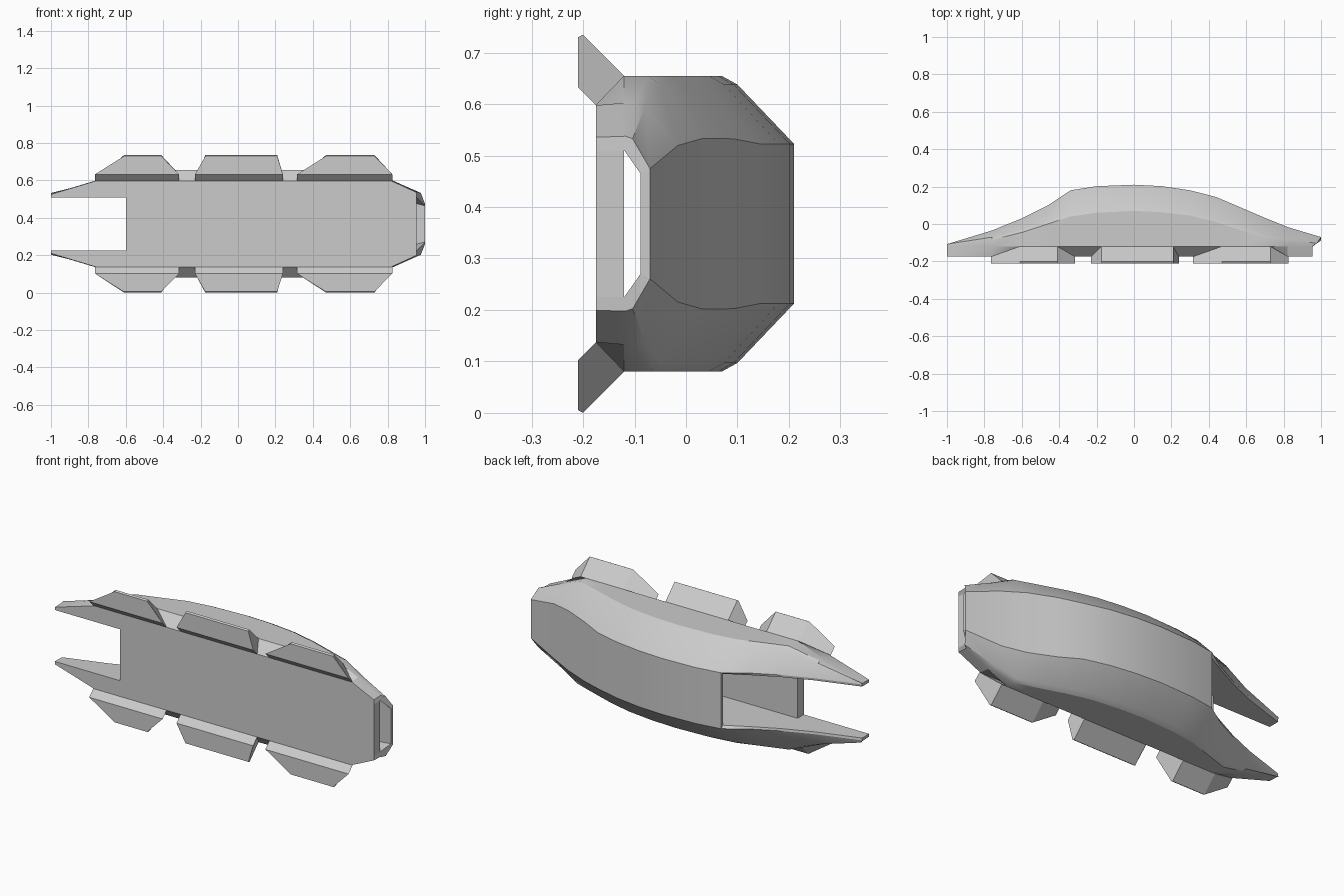
import bpy
import bmesh
from math import radians

if "Cube" in bpy.data.objects:
    bpy.data.objects.remove(bpy.data.objects["Cube"], do_unlink=True)

MID = 0.3675      # height of the long axis
FRONT = -0.175    # flat front plate
RIM = -0.12       # where the sides start
INNER = 0.1425    # half width of the hollow channel

grey = bpy.data.materials.new("hull grey")
grey.use_nodes = True
colour = (0.6, 0.6, 0.6, 1)
grey.diffuse_color = colour
grey.node_tree.nodes["Principled BSDF"].inputs["Base Color"].default_value = colour


def loft(name, sections, mirror=False, smooth=False):
    """Closed solid through equal-length rings of (x, y, z-from-axis)."""
    bm = bmesh.new()
    rings = [[bm.verts.new(p) for p in ring] for ring in sections]
    n = len(rings[0])
    for a, b in zip(rings, rings[1:]):
        for i in range(n):
            j = (i + 1) % n
            bm.faces.new((a[i], a[j], b[j], b[i]))
    bm.faces.new(rings[0])
    bm.faces.new(rings[-1])
    bmesh.ops.recalc_face_normals(bm, faces=bm.faces)
    mesh = bpy.data.meshes.new(name)
    bm.to_mesh(mesh)
    bm.free()
    obj = bpy.data.objects.new(name, mesh)
    obj.location.z = MID
    mesh.materials.append(grey)
    bpy.context.collection.objects.link(obj)
    if smooth:
        bpy.ops.object.select_all(action="DESELECT")
        obj.select_set(True)
        bpy.context.view_layer.objects.active = obj
        bpy.ops.object.shade_smooth_by_angle(angle=radians(28))
    if mirror:
        mod = obj.modifiers.new("mirror", "MIRROR")
        mod.use_axis = (False, False, True)
        mod.use_mirror_merge = False
    return obj


# Stations: x, plate half, side half, knee y, back y, back half
stations = [
    (-1.0, .158, .160, -.114, -.112, .155),
    (-.76, .23, .232, -.085, -.035, .155),
    (-.60, .23, .287, -.045, .03, .155),
    (-.46, .23, .287, 0, .10, .155),
    (-.34, .23, .287, .04, .18, .155),
    (-.2, .23, .287, .06, .202, .155),
    (0, .23, .287, .07, .21, .155),
    (.15, .23, .287, .063, .202, .155),
    (.3, .23, .287, .045, .18, .155),
    (.44, .23, .287, .01, .144, .155),
    (.56, .23, .287, -.03, .093, .165),
    (.70, .23, .287, -.075, .033, .166),
    (.82, .23, .235, -.10, -.016, .152),
    (.955, .168, .170, -.118, -.07, .107),
]

walls, roof = [], []
for x, plate, side, knee, back, half in stations:
    tip = x + .045 if x > .9 else x
    lip = back - (.018 if x > -.35 else .002)
    inner = min(INNER, half - .01)
    soft = (knee + .17 * (back - knee) + .006, side + .17 * (half - side) + .006)
    walls.append([
        (x, FRONT, INNER), (x, FRONT, plate), (x, RIM, side),
        (x, knee, side), ((x + tip) / 2, *soft), (tip, back, half),
        (tip, lip, inner), (x, RIM, INNER),
    ])
    if x > -.35:
        roof.append([(tip, back, half), (tip, back, -half),
                     (tip, lip, -inner), (tip, lip, inner)])

# Side walls run on into the two tail prongs; the roof stops short of them
loft("hull_side_walls", walls, mirror=True, smooth=True)
loft("hull_back_roof", roof, smooth=True)

# Front plate closing the channel
loft("front_plate", [[(x, FRONT, INNER), (x, FRONT, -INNER),
                      (x, RIM, -INNER), (x, RIM, INNER)] for x in (-.6, .955)])

# Three pairs of flared fins: wide at the foot, narrow at the outer edge
for label, foot, edge in (("tail", (-.765, -.315), (-.61, -.41)),
                          ("middle", (-.23, .24), (-.175, .21)),
                          ("nose", (.315, .825), (.47, .73))):
    loft(label + "_fins",
         [[(e, RIM, .287), (e, -.2, .3675), (e, -.21, .362),
           (f, -.21, .265), (f, FRONT, .23)] for f, e in zip(foot, edge)],
         mirror=True)
